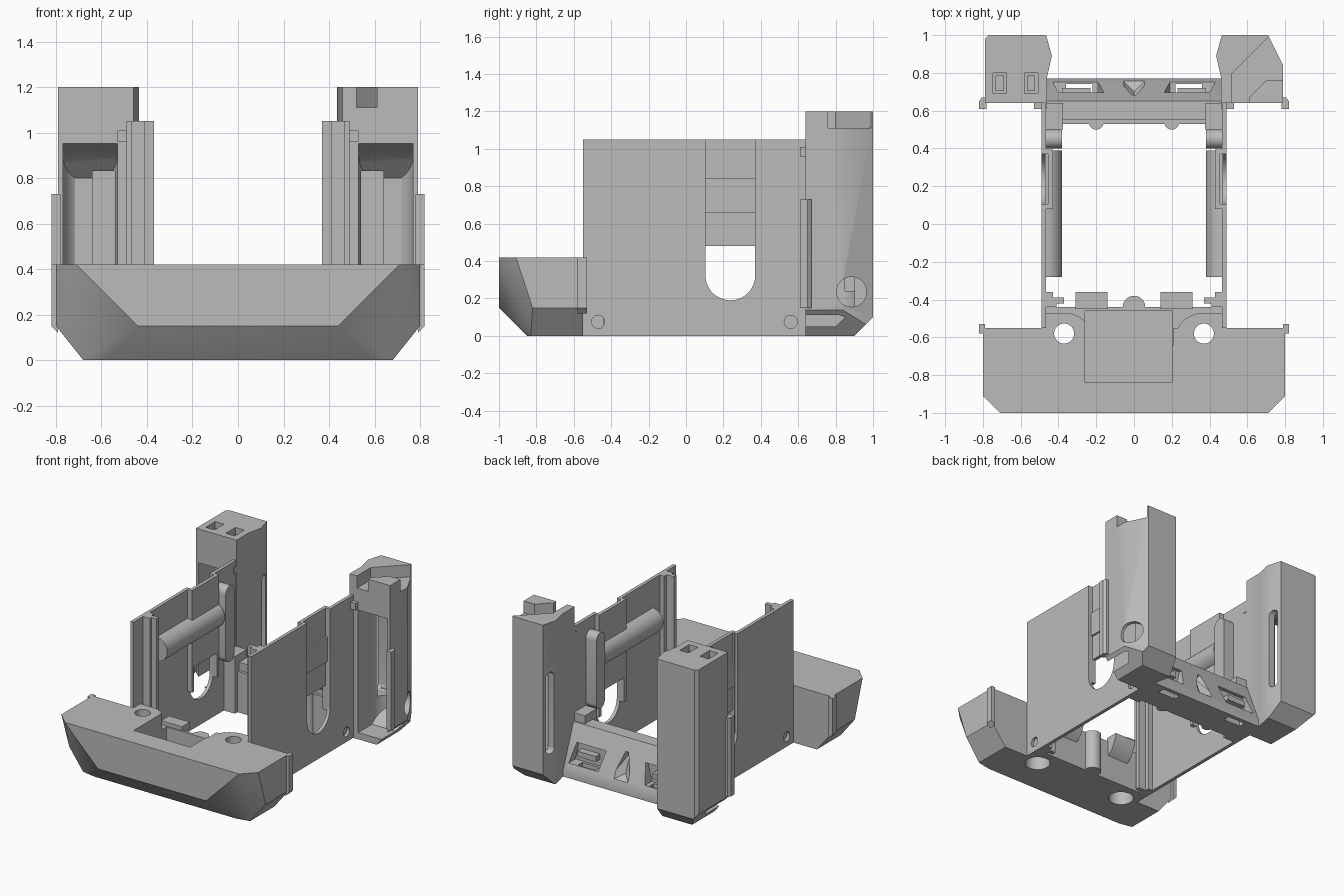
import bpy, bmesh, math
from mathutils import Vector

old = bpy.data.objects.get("Cube")
if old:
    bpy.data.objects.remove(old)

grey = bpy.data.materials.new("plain_grey")
grey.use_nodes = True
grey.diffuse_color = (0.5, 0.5, 0.5, 1)
grey.node_tree.nodes["Principled BSDF"].inputs["Base Color"].default_value = (0.5, 0.5, 0.5, 1)


def finish(name, bm):
    bmesh.ops.recalc_face_normals(bm, faces=bm.faces)
    mesh = bpy.data.meshes.new(name)
    bm.to_mesh(mesh)
    bm.free()
    mesh.materials.append(grey)
    obj = bpy.data.objects.new(name, mesh)
    bpy.context.collection.objects.link(obj)
    return obj


def prism(name, outline, axis, lo, hi):
    """Extrude a 2D outline along x, y or z; the outline uses the other two axes in order."""
    k = "xyz".index(axis)
    bm = bmesh.new()
    rings = []
    for t in (lo, hi):
        rings.append([bm.verts.new(Vector([*p[:k], t, *p[k:]])) for p in outline])
    n = len(outline)
    bm.faces.new(rings[0])
    bm.faces.new(rings[1])
    for i in range(n):
        j = (i + 1) % n
        bm.faces.new((rings[0][i], rings[0][j], rings[1][j], rings[1][i]))
    return finish(name, bm)


def box(name, x, y, z):
    return prism(name, [(x[0], y[0]), (x[1], y[0]), (x[1], y[1]), (x[0], y[1])], "z", *z)


def arc(cx, cy, r, start=0, end=360, n=32):
    full = end - start == 360
    return [(cx + r * math.cos(math.radians(start + (end - start) * i / n)),
             cy + r * math.sin(math.radians(start + (end - start) * i / n)))
            for i in range(n if full else n + 1)]


def hull(name, points):
    bm = bmesh.new()
    for p in points:
        bm.verts.new(p)
    bmesh.ops.convex_hull(bm, input=bm.verts)
    bmesh.ops.dissolve_limit(bm, angle_limit=0.01, verts=bm.verts, edges=bm.edges)
    return finish(name, bm)


def combine(obj, others, operation="DIFFERENCE"):
    for other in others:
        other.hide_render = True
        mod = obj.modifiers.new("cut", "BOOLEAN")
        mod.operation = operation
        mod.solver = "EXACT"
        mod.object = other
        bpy.context.view_layer.objects.active = obj
        bpy.ops.object.modifier_apply(modifier=mod.name)
        bpy.data.objects.remove(other)
    return obj


def flip(points, s):
    return [(s * a, b) for a, b in points]


SIDES = (("left", 1), ("right", -1))

# Front bumper: faceted block
half = [(.71, -1, .42), (.8, -.91, .42), (.8, -.55, .42), (.44, -1, .15), (.8, -.82, .15),
        (.8, -.55, .15), (.58, -.85, 0), (.68, -.83, 0), (.68, -.55, 0)]
bumper = hull("front_bumper", [(s * x, y, z) for x, y, z in half for _, s in SIDES])

# Rear ledge and rounded screw bosses joined to the bumper
combine(bumper, [box("ledge", (-.47, .47), (-.6, -.44), (0, .3))], "UNION")
for _, s in SIDES:
    boss = [(.47, -.7)] + [(.47, -.47)] + arc(.37, -.63, .16, 90, 180, 12) + [(.21, -.7)]
    combine(bumper, [prism("boss", flip(boss, s), "z", .2, .42)], "UNION")
cutters = [box("notch", (-.21, .21), (-.64, -.3), (.3, .6)),
           box("pocket", (-.26, .2), (-.84, -.46), (.06, .6))]
for _, s in SIDES:
    cutters.append(prism("screw_hole", arc(s * .37, -.58, .053), "z", -.1, .6))
    cutters.append(prism("counterbore", arc(s * .37, -.58, .085), "z", -.1, .1))
combine(bumper, cutters)
prism("ledge_rib", arc(0, -.44, .06, 0, 180, 12), "z", .01, .3)

for side, s in SIDES:
    # Bumper ears and ledge clips
    prism(side + "_bumper_ear",
          flip([(.79, .42), (.82, .42), (.82, .15), (.79, .12)], s), "y", -.58, -.53)
    prism(side + "_ledge_clip", [(-.45, .18), (-.4, .22), (-.36, .3), (-.36, .33), (-.45, .33)], "x",
          *sorted((s * .14, s * .31)))

    # Side wall with a rounded channel and screw holes
    wall = box(side + "_wall", sorted((s * .465, s * .49)), (-.55, .645), (0, 1.05))
    slot = arc(.237, .323, .133, 180, 360, 20) + [(.37, 1.2), (.104, 1.2)]
    wall_cut = [prism("channel", slot, "x", -.7, .7)]
    wall_cut += [prism("hole", arc(y, .075, .035), "x", -.7, .7) for y in (-.47, .56)]
    combine(wall, wall_cut)
    box(side + "_channel_back", sorted((s * .43, s * .455)), (.08, .395), (.48, 1.05))
    for label, y in (("front", (.08, .105)), ("rear", (.37, .395))):
        box(f"{side}_channel_{label}_rib", sorted((s * .43, s * .47)), y, (.3, 1.05))

    # Inner rail, corner flange and upright bar
    rail = [(.47, .84)] + arc(.47, .75, .09, 90, 270, 16)
    prism(side + "_rail", flip(rail, s), "y", -.28, .39)
    flange = [(.48, -.44), (.41, -.44), (.41, -.42), (.37, -.42), (.37, -.39), (.43, -.39),
              (.43, -.36), (.48, -.36)]
    prism(side + "_front_flange", flip(flange, s), "z", 0, 1.05)
    bar = arc(.45, .91, .05, 0, 180, 12) + arc(.45, .45, .05, 180, 360, 12)
    prism(side + "_upright_bar", bar, "x", *sorted((s * .38, s * .47)))
    box(side + "_rear_flange", sorted((s * .375, s * .47)), (.5, .64), (0, .42))

    # Rear tower: outline differs on each side
    inner = [(.46, .64), (.46, .78), (.435, .89), (.465, 1)]
    outer = [(.71, 1), (.79, .84), (.79, .64)] if s > 0 else [(.77, 1), (.79, .98), (.79, .64)]
    tower = prism(side + "_tower", flip(inner + outer, s), "z", 0, 1.2)
    cavity = [(.55, .05), (.8, .05), (.9, .15), (.9, .8), (.8, .9), (.55, .98)]
    bow = [(.53, .6), (.77, .6), (.77, .72)] + arc(.65, .8, .12, 0, 180, 20) + [(.53, .72)]
    hollow = combine(prism("hollow", flip(bow, s), "z", .02, 1.1),
                     [prism("limit", cavity, "x", *sorted((s * .4, s * .9)))], "INTERSECT")
    # Rounded window through the inner angled face
    window = arc(.94, .8, .035, 0, 180, 12) + arc(.94, .27, .035, 180, 360, 12)
    combine(tower, [
        hollow,
        prism("side_chamfer", flip([(.672, -.01), (.9, -.01), (.9, .275)], s), "y", .5, 1.1),
        prism("rear_chamfer", [(.89, -.01), (1.1, -.01), (1.1, .2)], "x", -.9, .9),
        prism("window", window, "x", *sorted((s * .4, s * .54))),
        box("window_depth", sorted((s * .49, s * .64)), (.85, .97), (.24, .83)),
    ])
    tab = [(.78, .61), (.82, .61), (.82, .65), (.805, .67), (.78, .67)]
    prism(side + "_tower_tab", flip(tab, s), "z", .15, .73)
    box(side + "_tower_lip", sorted((s * .46, s * .53)), (.61, .65), (.96, 1.01))

# Right tower sockets
right_tower = bpy.data.objects["right_tower"]
combine(right_tower, [box("socket", (x - .036, x + .036), (.69, .8), (1.13, 1.3))
                      for x in (-.71, -.545)])
for i, x in enumerate((-.71, -.545)):
    box(f"socket_plug_{i + 1}", (x - .022, x + .022), (.705, .785), (1.12, 1.16))

# Left tower diagonal channel and side bore
left_tower = bpy.data.objects["left_tower"]
groove = [(.52, .6), (.61, .6), (.61, .67), (.7, .76), (.9, .76), (.9, .99), (.71, .99), (.52, .8)]
combine(left_tower, [prism("groove", groove, "z", 1.11, 1.3),
                     prism("bore", arc(.885, .235, .08), "x", .66, .9)])

# Rear crossbar with a sloping panel
cross = prism("rear_crossbar", [(.55, 0), (.77, 0), (.77, .05), (.65, .36), (.55, .36)],
              "x", -.47, .47)
cutters = []
for _, s in SIDES:
    cutters.append(hull("port", [(s * x, y, z) for x, y, z in (
        (.19, .67, .1), (.43, .67, .1), (.16, .67, .24), (.4, .67, .24),
        (.19, .85, .1), (.43, .85, .1), (.16, .85, .24), (.4, .85, .24))]))
    cutters.append(box("port_slot", sorted((s * .22, s * .36)), (.69, .74), (-.1, .2)))
cutters.append(hull("centre_facets", [(-.1, .8, .06), (.1, .8, .06), (0, .7, .12), (-.05, .8, .35),
                                      (.05, .8, .35), (0, .65, .25)]))
combine(cross, cutters)
box("crossbar_step", (-.38, .38), (.53, .57), (0, .3))
for side, s in SIDES:
    box(side + "_port_bar", sorted((s * .23, s * .38)), (.66, .72), (.15, .19))
    prism(side + "_crossbar_bump", arc(s * .2, .54, .04, 180, 360, 12), "z", 0, .3)

# Keep curves smooth and edges sharp
for obj in bpy.context.scene.objects:
    obj.select_set(obj.type == "MESH")
bpy.context.view_layer.objects.active = bumper
bpy.ops.object.shade_smooth_by_angle(angle=math.radians(30))
